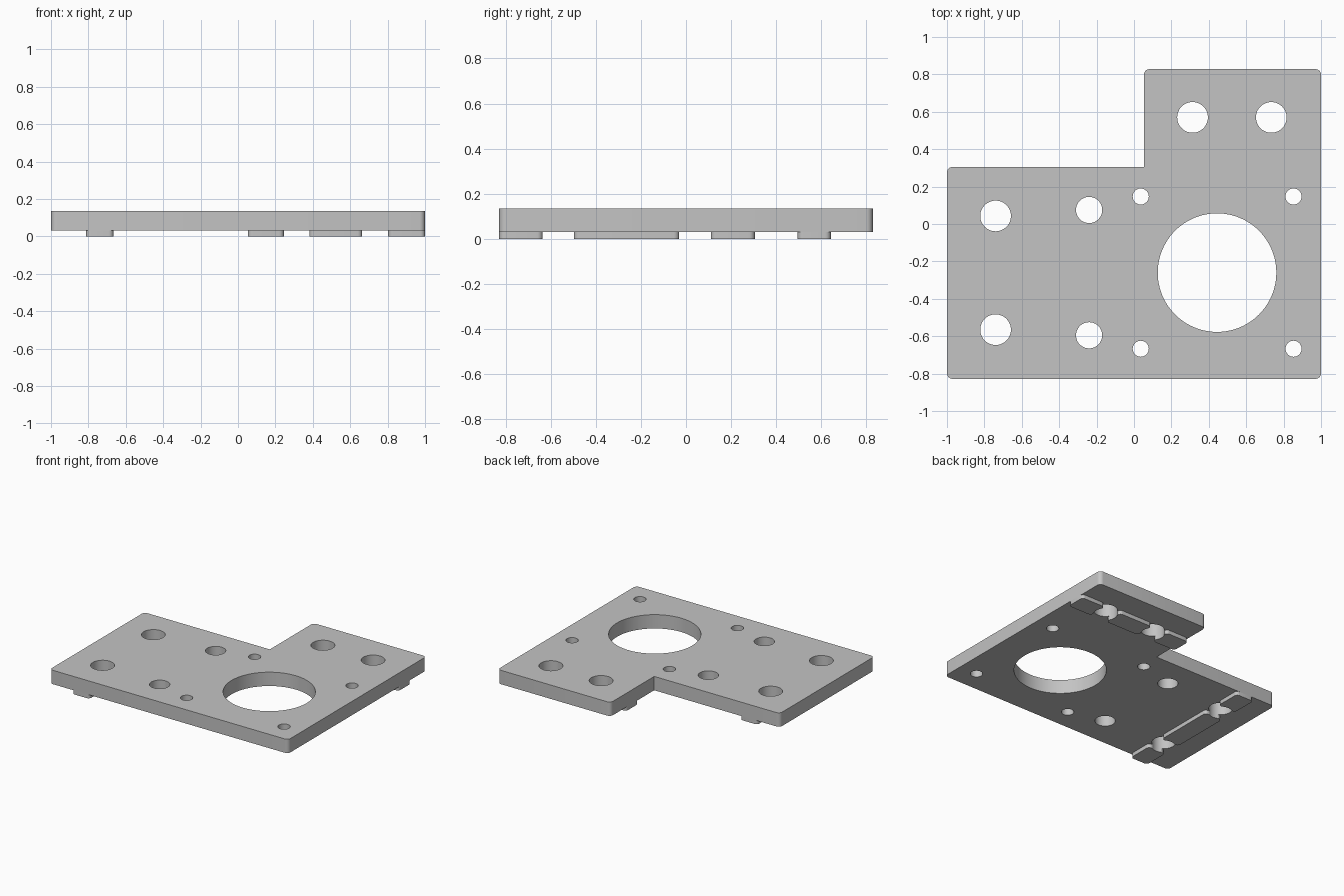
import bpy
import bmesh
from math import radians, sin, cos, pi
from mathutils import Vector

cube = bpy.data.objects.get("Cube")
if cube:
    bpy.data.objects.remove(cube, do_unlink=True)

TAB_H, TOP = 0.03, 0.135

grey = bpy.data.materials.new("machined_grey")
grey.use_nodes = True
color = (0.55, 0.55, 0.55, 1)
grey.diffuse_color = color
grey.node_tree.nodes["Principled BSDF"].inputs["Base Color"].default_value = color


def rounded(points, radius, sharp=(), steps=6):
    """Outline with each corner rounded by a quarter arc, except the sharp ones."""
    out = []
    for i, p in enumerate(points):
        p = Vector(p)
        if i in sharp:
            out.append(p)
            continue
        a = (Vector(points[i - 1]) - p).normalized() * radius
        b = (Vector(points[(i + 1) % len(points)]) - p).normalized() * radius
        for k in range(steps + 1):
            t = k / steps * pi / 2
            out.append(p + a * (1 - sin(t)) + b * (1 - cos(t)))
    return out


def circle(x, y, r, n):
    return [Vector((x + r * cos(2 * pi * k / n), y + r * sin(2 * pi * k / n)))
            for k in range(n)]


def prism(name, outlines, z0, z1):
    """One object made of upright prisms."""
    bm = bmesh.new()
    for outline in outlines:
        face = bm.faces.new([bm.verts.new((p.x, p.y, z0)) for p in outline])
        geo = bmesh.ops.extrude_face_region(bm, geom=[face], use_keep_orig=True)
        verts = [g for g in geo["geom"] if isinstance(g, bmesh.types.BMVert)]
        bmesh.ops.translate(bm, verts=verts, vec=(0, 0, z1 - z0))
    bmesh.ops.recalc_face_normals(bm, faces=bm.faces)
    mesh = bpy.data.meshes.new(name)
    bm.to_mesh(mesh)
    bm.free()
    mesh.materials.append(grey)
    obj = bpy.data.objects.new(name, mesh)
    bpy.context.collection.objects.link(obj)
    return obj


def drill(obj, cutter):
    """Cut the holes and shade the round walls smooth."""
    mod = obj.modifiers.new("holes", 'BOOLEAN')
    mod.operation, mod.solver, mod.object = 'DIFFERENCE', 'EXACT', cutter
    bpy.ops.object.select_all(action='DESELECT')
    obj.select_set(True)
    bpy.context.view_layer.objects.active = obj
    bpy.ops.object.modifier_apply(modifier=mod.name)
    bpy.ops.object.shade_smooth_by_angle(angle=radians(30))


# Hole positions
left_slots = [(-0.74, 0.043), (-0.74, -0.565)]
back_slots = [(0.313, 0.57), (0.734, 0.57)]
holes = [circle(x, y, 0.082, 48) for x, y in left_slots + back_slots]
holes += [circle(-0.24, y, 0.07, 48) for y in (0.075, -0.595)]
holes += [circle(x, y, 0.043, 32) for x in (0.036, 0.853) for y in (0.147, -0.667)]
holes.append(circle(0.444, -0.26, 0.317, 96))
cutter = prism("hole_cutter", holes, -0.1, 0.3)
cutter.hide_render = True

# L-shaped plate, sharp at the inner corner
outline = [(-1, -0.828), (1, -0.828), (1, 0.828), (0.053, 0.828), (0.053, 0.305), (-1, 0.305)]
plate = prism("plate", [rounded(outline, 0.03, sharp=(4,))], TAB_H, TOP)
drill(plate, cutter)


def tab(name, x0, x1, y0, y1):
    box = [(x0, y0), (x1, y0), (x1, y1), (x0, y1)]
    drill(prism(name, [rounded(box, 0.025)], 0, TAB_H), cutter)


# Locating tabs under the right side and under the back, parted by the holes
for i, (y0, y1) in enumerate([(-0.828, -0.635), (-0.497, -0.03), (0.11, 0.305)]):
    tab(f"side_tab_{i + 1}", -0.812, -0.666, y0, y1)
for i, (x0, x1) in enumerate([(0.053, 0.245), (0.381, 0.664), (0.803, 1.0)]):
    tab(f"back_tab_{i + 1}", x0, x1, 0.495, 0.642)

bpy.data.objects.remove(cutter, do_unlink=True)
